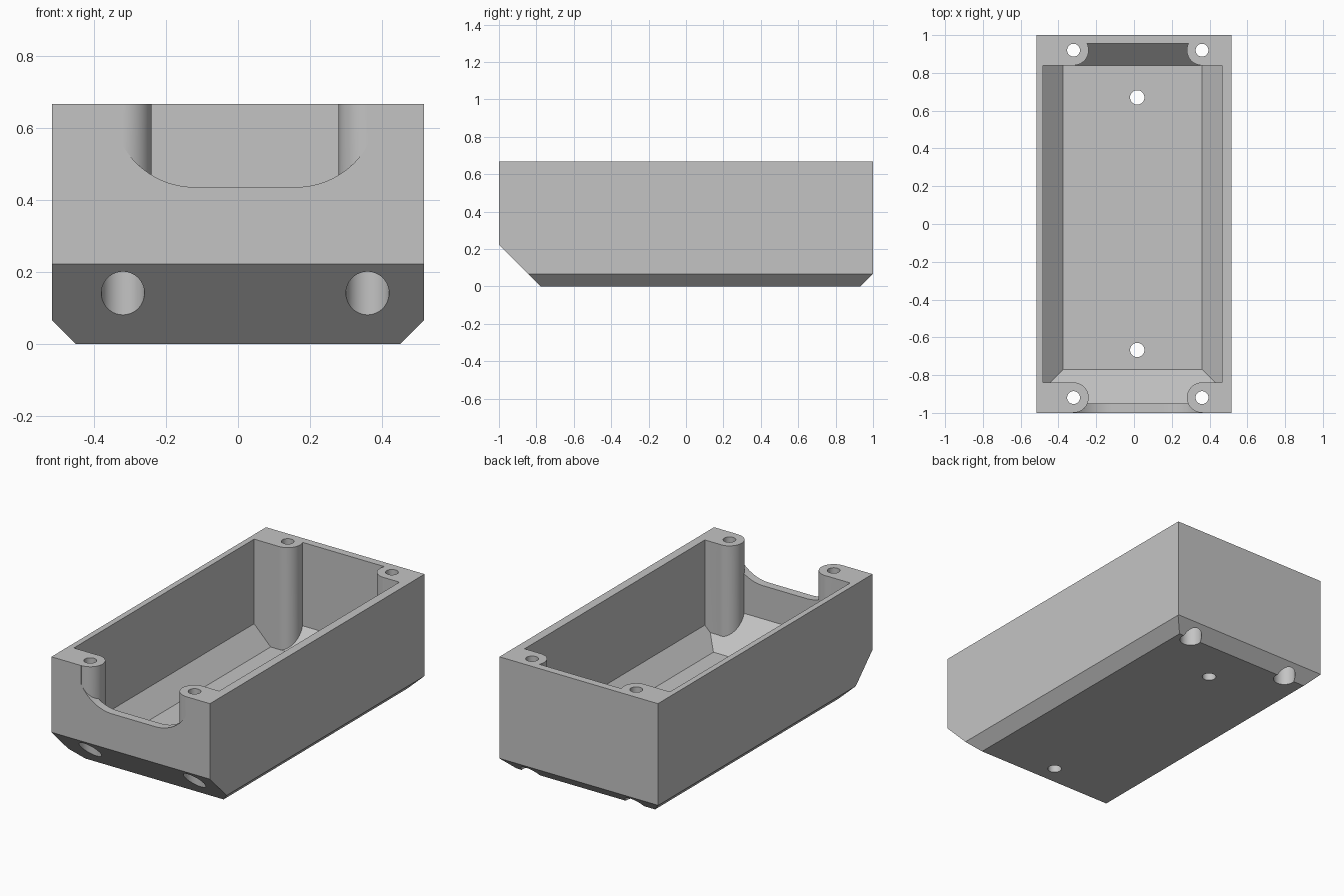
import bpy, bmesh, math
from mathutils import Vector

if "Cube" in bpy.data.objects:
    bpy.data.objects.remove(bpy.data.objects["Cube"])

grey = bpy.data.materials.new("light grey")
grey.use_nodes = True
colour = (0.55, 0.55, 0.55, 1)
grey.diffuse_color = colour
grey.node_tree.nodes["Principled BSDF"].inputs["Base Color"].default_value = colour


def finish(name, bm):
    bmesh.ops.recalc_face_normals(bm, faces=bm.faces)
    mesh = bpy.data.meshes.new(name)
    bm.to_mesh(mesh)
    bm.free()
    mesh.materials.append(grey)
    obj = bpy.data.objects.new(name, mesh)
    bpy.context.collection.objects.link(obj)
    return obj


def block(name, low, high, slopes=()):
    """Box trimmed by sloping planes, each given as (point, outward normal)."""
    bm = bmesh.new()
    bmesh.ops.create_cube(bm, size=1)
    for v in bm.verts:
        v.co = [a + (b - a) * (c + 0.5) for a, b, c in zip(low, high, v.co)]
    for point, normal in slopes:
        bmesh.ops.bisect_plane(bm, geom=bm.verts[:] + bm.edges[:] + bm.faces[:],
                               plane_co=point, plane_no=Vector(normal).normalized(),
                               clear_outer=True)
        rim = [e for e in bm.edges if e.is_boundary]
        bmesh.ops.holes_fill(bm, edges=rim, sides=0)
    return finish(name, bm)


def rod(name, x, y, radius, low, high):
    bm = bmesh.new()
    bmesh.ops.create_cone(bm, cap_ends=True, segments=64, radius1=radius,
                          radius2=radius, depth=high - low)
    bmesh.ops.translate(bm, verts=bm.verts, vec=(x, y, (low + high) / 2))
    return finish(name, bm)


def combine(target, tool, operation):
    mod = target.modifiers.new("cut", 'BOOLEAN')
    mod.operation = operation
    mod.solver = 'EXACT'
    mod.object = tool
    with bpy.context.temp_override(object=target, active_object=target):
        bpy.ops.object.modifier_apply(modifier=mod.name)
    bpy.data.objects.remove(tool)


def slopes(left, right, front, back, z):
    """45 degree planes rising outward from the edges of a floor."""
    return [((left, 0, z), (-1, 0, -1)), ((right, 0, z), (1, 0, -1)),
            ((0, front, z), (0, -1, -1)), ((0, back, z), (0, 1, -1))]


TOP = 0.667
FLOOR = 0.06
POST_X = (-0.32, 0.36)
POST_Y = (-0.919, 0.92)

# Outer body with chamfered underside
tray = block("enclosure_tray", (-0.517, -1, 0), (0.517, 1, TOP),
             slopes(-0.451, 0.451, -0.778, 0.932, 0))

# Interior volume with sloped floor edges
cavity = block("cavity", (-0.483, -0.95, FLOOR), (0.465, 0.955, 0.9),
               slopes(-0.375, 0.36, -0.77, 0.84, FLOOR))

# Round-cornered opening in the front wall
bm = bmesh.new()
R = 0.231
profile = []
for cx, start in ((-0.12, 180), (0.16, 270)):
    for i in range(25):
        a = math.radians(start + 90 * i / 24)
        profile.append((cx + R * math.cos(a), TOP + R * math.sin(a)))
profile += [(0.16 + R, 0.85), (-0.12 - R, 0.85)]
face = bm.faces.new([bm.verts.new((x, -1.1, z)) for x, z in profile])
ext = bmesh.ops.extrude_face_region(bm, geom=[face])
bmesh.ops.translate(bm, vec=(0, 0.2, 0),
                    verts=[g for g in ext["geom"] if isinstance(g, bmesh.types.BMVert)])
combine(cavity, finish("front_opening", bm), 'UNION')

# Keep the corner screw posts solid
for px in POST_X:
    for py in POST_Y:
        sx = 1 if px > 0 else -1
        sy = 1 if py > 0 else -1
        xs = sorted((px + sx * 0.003, sx * 0.8))
        ys = sorted((sy * 0.84, sy * 1.3))
        combine(cavity, block("corner", (xs[0], ys[0], -0.5), (xs[1], ys[1], 1.2)),
                'DIFFERENCE')
        combine(cavity, rod("post", px, py, 0.08, -0.4, 1.1), 'DIFFERENCE')
combine(tray, cavity, 'DIFFERENCE')

# Screw holes with wide recesses from below
for px in POST_X:
    for py in POST_Y:
        combine(tray, rod("screw_hole", px, py, 0.034, -0.2, 1), 'DIFFERENCE')
        combine(tray, rod("screw_recess", px, py, 0.06, -0.1, 0.3), 'DIFFERENCE')

# Mounting holes in the floor
for y in (-0.667, 0.67):
    combine(tray, rod("floor_hole", 0.017, y, 0.038, -0.1, 0.2), 'DIFFERENCE')

# Smooth the round parts, keep the edges crisp
bpy.ops.object.select_all(action='DESELECT')
tray.select_set(True)
bpy.context.view_layer.objects.active = tray
bpy.ops.object.shade_smooth_by_angle(angle=math.radians(30))
